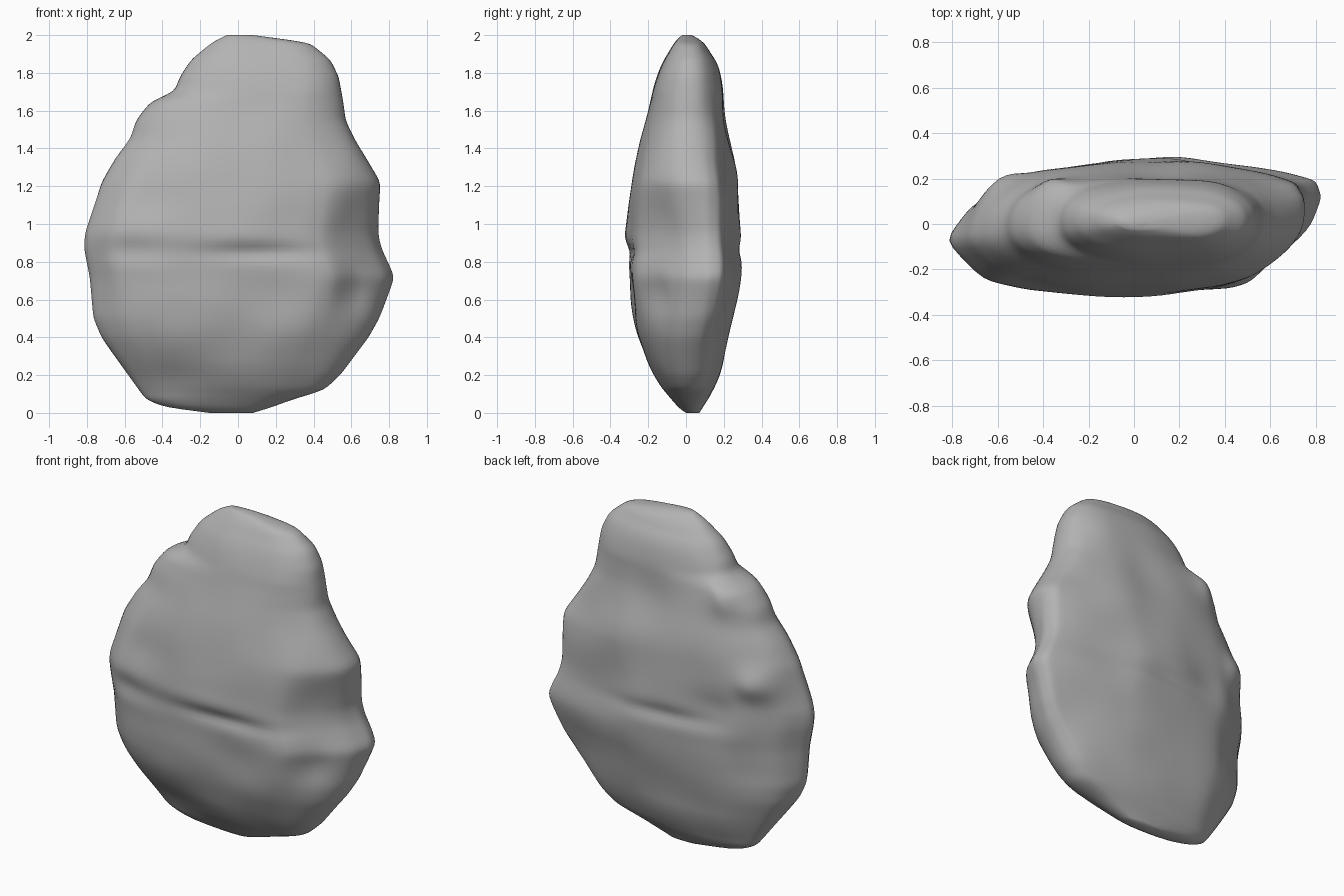
import bpy, bmesh, math
from mathutils import Vector, noise

cube = bpy.data.objects.get("Cube")
if cube:
    bpy.data.objects.remove(cube, do_unlink=True)

# Outline as height: (right edge, left edge)
WIDTH = [(0, -.15, .08), (.03, -.39, .18), (.07, -.49, .29), (.12, -.53, .46),
         (.2, -.59, .55), (.4, -.74, .71), (.5, -.785, .765), (.72, -.805, .835),
         (.87, -.835, .765), (.95, -.83, .75), (1.22, -.74, .775), (1.35, -.66, .69),
         (1.45, -.58, .625), (1.55, -.545, .575), (1.65, -.465, .56), (1.7, -.34, .55),
         (1.78, -.31, .535), (1.87, -.25, .49), (1.96, -.14, .38), (2, -.06, .08)]
# Thickness as height: (front, back)
DEPTH = [(0, 0, .07), (.03, -.05, .09), (.17, -.16, .18), (.35, -.24, .215),
         (.5, -.28, .25), (.7, -.305, .3), (.95, -.31, .29), (1.2, -.295, .285),
         (1.45, -.24, .24), (1.6, -.2, .22), (1.8, -.16, .19), (1.92, -.1, .14),
         (1.97, -.06, .09), (2, -.02, .03)]
# Normalised skewed section at the widest height
SECTION = [(-1, -.22), (-.8, -.8), (-.55, -.97), (-.15, -1), (.2, -1), (.5, -.93),
           (.62, -.82), (.8, -.42), (.94, 0), (1, .4), (.97, .65), (.8, .76),
           (.5, .9), (.25, 1), (-.1, .96), (-.5, .8), (-.65, .62), (-.85, .3)]
# Dents and knobs: side, x, z, x radius, z radius, height
RELIEF = [(-1, .12, .85, .28, .03, -.035), (-1, -.55, .86, .2, .06, -.03),
          (-1, 0, .93, .25, .05, .012), (-1, .62, .64, .08, .12, -.035),
          (-1, .65, 1.03, .1, .12, -.02), (-1, -.5, 1.12, .14, .14, -.02),
          (-1, .15, .62, .2, .12, -.012), (-1, -.4, .17, .22, .12, -.025),
          (1, -.05, .86, .3, .035, -.03), (1, -.6, 1.13, .1, .09, .06),
          (1, -.38, 1.62, .08, .09, .04), (1, .1, 1.5, .14, .2, -.025),
          (1, -.35, .95, .12, .08, -.025)]


def lookup(table, z):
    for a, b in zip(table, table[1:]):
        if z <= b[0]:
            t = (z - a[0]) / (b[0] - a[0])
            return Vector([p + (q - p) * t for p, q in zip(a[1:], b[1:])])
    return Vector(table[-1][1:])


def rounded(table, z):
    # Averaging neighbouring heights softens the kinks
    reach = min(.1, z, 2 - z)
    return sum((lookup(table, z + reach * k / 3) for k in range(-3, 4)), Vector((0, 0))) / 7


def section_points(per_edge):
    pts = [Vector(p) for p in SECTION]
    return [a.lerp(b, i / per_edge)
            for a, b in zip(pts, pts[1:] + pts[:1]) for i in range(per_edge)]


def oval(p):
    d = p.normalized()
    return Vector([math.copysign(abs(c) ** .85, c) for c in d])


def relief(x, z, v):
    total = sum(h * math.exp(-((x - cx) / rx) ** 2 - ((z - cz) / rz) ** 2)
                for side, cx, cz, rx, rz, h in RELIEF if side * v > 0)
    return math.copysign(1, v) * total * min(1, abs(v) * 2)


# Loft the stone: skewed in the middle, oval towards the ends
bm = bmesh.new()
ROWS = 110
rings = []
for row in range(ROWS + 1):
    t = row / ROWS
    z = t + (1 - math.cos(math.pi * t)) / 2
    x0, x1 = lookup(WIDTH, z)
    y0, y1 = rounded(DEPTH, z)
    skew = math.exp(-((z - .8) / .5) ** 2)
    ring = []
    for p in section_points(5):
        u, v = oval(p).lerp(p, skew)
        x = (x0 + x1) / 2 + u * (x1 - x0) / 2
        y = (y0 + y1) / 2 + v * (y1 - y0) / 2
        y += relief(x, z, v)
        # Uneven broad lumps, fading at the rim
        lump = noise.noise(Vector((x * 3.5, v * 2, z * 3.5)))
        y += .016 * lump * min(1, abs(v) * 1.5) * min(1, (y1 - y0) * 2)
        ring.append(bm.verts.new((x, y, z)))
    rings.append(ring)
for low, high in zip(rings, rings[1:]):
    for i in range(len(low)):
        j = (i + 1) % len(low)
        bm.faces.new((low[i], low[j], high[j], high[i]))
bm.faces.new(rings[0][::-1])
bm.faces.new(rings[-1])
inner = [v for ring in rings[1:-1] for v in ring]
for _ in range(4):
    bmesh.ops.smooth_vert(bm, verts=inner, factor=.5, use_axis_x=True, use_axis_y=True, use_axis_z=True)
bmesh.ops.recalc_face_normals(bm, faces=bm.faces)

mesh = bpy.data.meshes.new("boulder")
bm.to_mesh(mesh)
bm.free()
boulder = bpy.data.objects.new("boulder", mesh)
bpy.context.collection.objects.link(boulder)

# Plain grey stone
stone = bpy.data.materials.new("grey_stone")
stone.use_nodes = True
stone.diffuse_color = (.45, .45, .45, 1)
stone.node_tree.nodes["Principled BSDF"].inputs["Base Color"].default_value = (.45, .45, .45, 1)
mesh.materials.append(stone)

bpy.context.view_layer.objects.active = boulder
boulder.select_set(True)
bpy.ops.object.shade_smooth()
